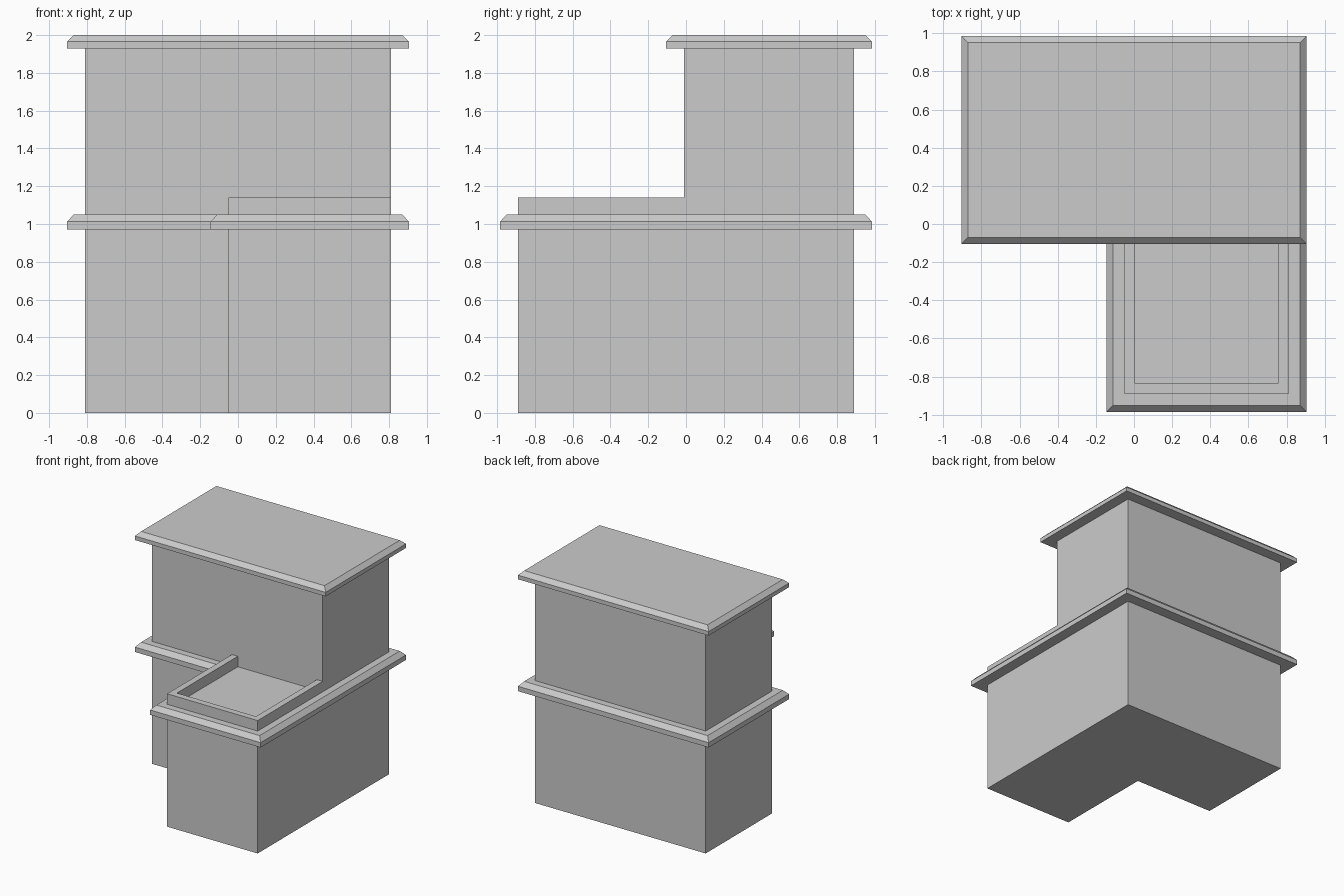
import bpy, bmesh

if "Cube" in bpy.data.objects:
    bpy.data.objects.remove(bpy.data.objects["Cube"])


def loft(name, levels):
    """Solid from stacked outlines: levels = [(outline points, z), ...]."""
    bm = bmesh.new()
    rings = [[bm.verts.new((x, y, z)) for x, y in pts] for pts, z in levels]
    n = len(rings[0])
    for a, b in zip(rings, rings[1:]):
        for i in range(n):
            j = (i + 1) % n
            bm.faces.new((a[i], a[j], b[j], b[i]))
    bm.faces.new(rings[0][::-1])
    bm.faces.new(rings[-1])
    bmesh.ops.recalc_face_normals(bm, faces=bm.faces)
    mesh = bpy.data.meshes.new(name)
    bm.to_mesh(mesh)
    bm.free()
    obj = bpy.data.objects.new(name, mesh)
    bpy.context.collection.objects.link(obj)
    return obj


W, BACK, MID, FRONT, WING = 0.81, 0.89, -0.01, -0.89, -0.05


def l_plan(o=0.0):
    # L-shaped ground floor outline, grown outward by o
    return [(-W - o, MID - o), (WING - o, MID - o), (WING - o, FRONT - o),
            (W + o, FRONT - o), (W + o, BACK + o), (-W - o, BACK + o)]


def block_plan(o=0.0):
    # Rectangular upper floor outline, grown outward by o
    return [(-W - o, MID - o), (W + o, MID - o), (W + o, BACK + o), (-W - o, BACK + o)]


def cornice(name, plan, z0, z1, z2):
    # Projecting slab with a vertical edge and a chamfered top
    return loft(name, [(plan(0.095), z0), (plan(0.095), z1), (plan(0.06), z2)])


# Walls of both floors
loft("lower_walls", [(l_plan(), 0.0), (l_plan(), 0.97)])
loft("upper_walls", [(block_plan(), 1.05), (block_plan(), 1.93)])

# Ledge between floors and flat roof
cornice("floor_ledge", l_plan, 0.97, 1.012, 1.05)
cornice("roof_slab", block_plan, 1.93, 1.965, 2.0)

# U-shaped balcony parapet on the front wing
T = 0.055
parapet = [(WING, MID), (WING, FRONT), (W, FRONT), (W, MID),
           (W - T, MID), (W - T, FRONT + T), (WING + T, FRONT + T), (WING + T, MID)]
loft("balcony_parapet", [(parapet, 1.05), (parapet, 1.14)])
